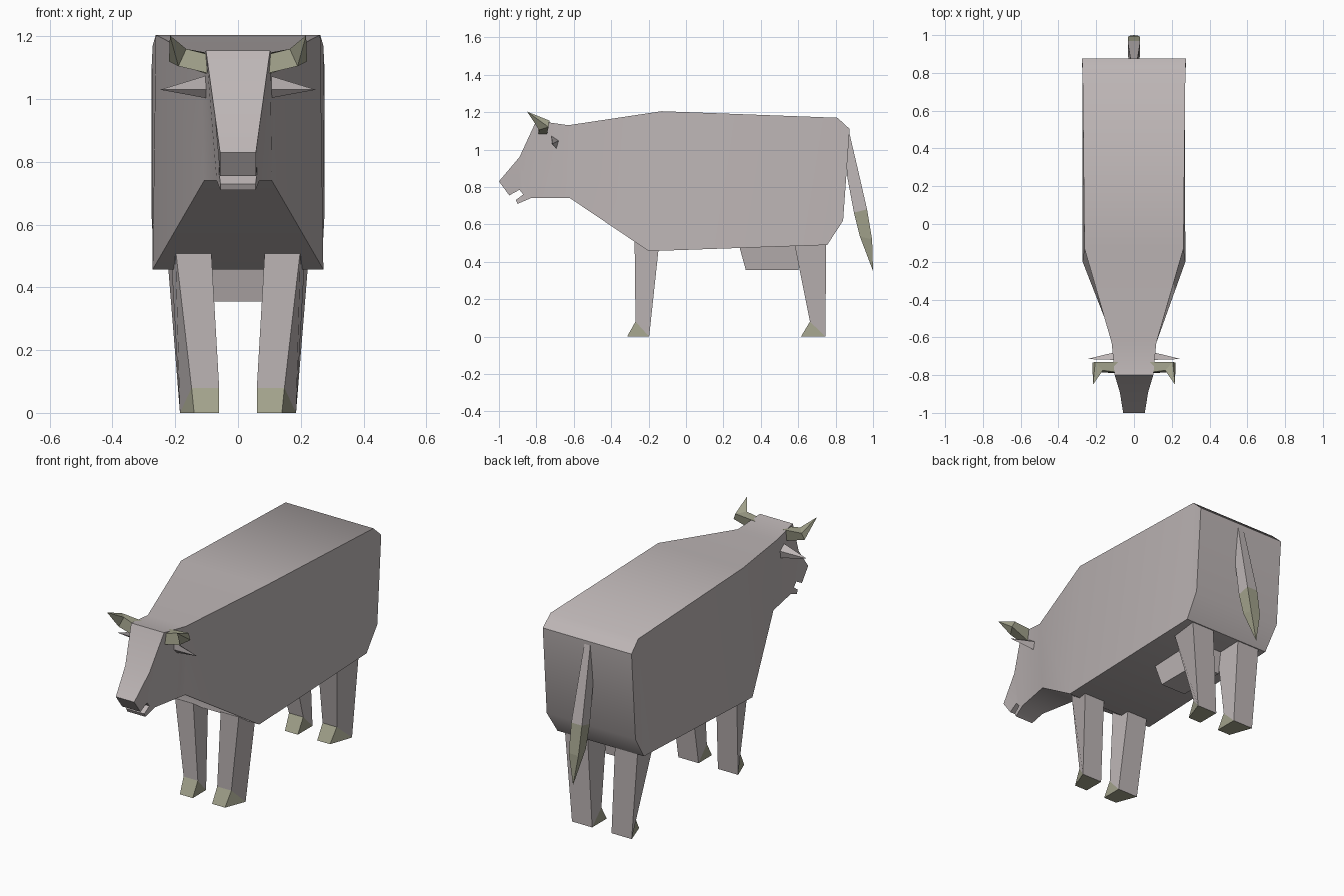
import bpy, bmesh, math

if "Cube" in bpy.data.objects:
    bpy.data.objects.remove(bpy.data.objects["Cube"])


def material(name, rgb):
    m = bpy.data.materials.new(name)
    m.diffuse_color = (*rgb, 1)
    m.use_nodes = True
    m.node_tree.nodes["Principled BSDF"].inputs["Base Color"].default_value = m.diffuse_color
    return m


HIDE = material("grey hide", (0.51, 0.465, 0.465))
HORN = material("olive horn", (0.36, 0.36, 0.26))


def build(name, verts, faces, mat=HIDE, low_z=None, mirror=False):
    """Mesh object; faces lying wholly below low_z get the horn colour."""
    bm = bmesh.new()
    vs = [bm.verts.new(v) for v in verts]
    for f in faces:
        bm.faces.new([vs[i] for i in f])
    bmesh.ops.remove_doubles(bm, verts=bm.verts, dist=0.0005)
    bmesh.ops.recalc_face_normals(bm, faces=bm.faces)
    if low_z is not None:
        for f in bm.faces:
            if all(v.co.z <= low_z for v in f.verts):
                f.material_index = 1
    me = bpy.data.meshes.new(name)
    bm.to_mesh(me)
    bm.free()
    me.materials.append(mat)
    if low_z is not None:
        me.materials.append(HORN)
    ob = bpy.data.objects.new(name, me)
    bpy.context.collection.objects.link(ob)
    if mirror:
        ob.modifiers.new("mirror", 'MIRROR').use_mirror_merge = False
    return ob


def loft(name, rings, **kw):
    """Skin four-point rings; coincident points merge into tips and wedges."""
    verts = [p for r in rings for p in r]
    faces = [(0, 1, 2, 3)]
    for k in range(len(rings) - 1):
        for i in range(4):
            j = (i + 1) % 4
            faces.append((4*k + i, 4*k + j, 4*k + 4 + j, 4*k + 4 + i))
    if rings[-1][0] != rings[-1][1] or rings[-1][1] != rings[-1][2]:
        n = len(verts)
        faces.append((n - 4, n - 3, n - 2, n - 1))
    return build(name, verts, faces, **kw)


# Body and head: side profile (y, z, half width), snout over the back to mouth
profile = [
    (-1.0, .83, .057), (-.89, .96, .075), (-.80, 1.155, .102),
    (-.63, 1.13, .118), (-.13, 1.205, .262), (.81, 1.17, .272),
    (.875, 1.11, .275), (.84, .62, .275), (.755, .49, .268),
    (-.20, .457, .272), (-.62, .74, .108), (-.83, .74, .068),
    (-.90, .71, .056), (-.91, .73, .056), (-.87, .76, .06),
    (-.89, .785, .06), (-.945, .755, .057)]
side = [(0, 1, 15, 16), (1, 14, 15), (1, 2, 11, 14), (11, 12, 13, 14),
        (2, 3, 10, 11), (3, 4, 9, 10), (4, 5, 8, 9), (5, 6, 7, 8)]
n = len(profile)
verts = [(s * w, y, z) for s in (1, -1) for y, z, w in profile]
faces = [(i, (i + 1) % n, n + (i + 1) % n, n + i) for i in range(n)]
faces += side + [tuple(i + n for i in reversed(f)) for f in side]
body = build("body_and_head", verts, faces)
bpy.context.view_layer.objects.active = body
body.select_set(True)
bpy.ops.object.shade_smooth_by_angle(angle=math.radians(46))
body.select_set(False)


# Legs: front edge ends at the fetlock, hoof is a wedge below it
def leg(name, top_front, top_back, shin, toe, heel, top_z, spread):
    def ring(yf, zf, yb, zb, inner, outer_f, outer_b):
        return [(inner, yf, zf), (outer_f, yf, zf),
                (outer_b, yb, zb), (inner, yb, zb)]
    loft(name, [
        ring(top_front, top_z, top_back, top_z, .086, .20 + spread, .215 + spread),
        ring(shin, .08, heel, 0, .06, .148, .185),
        ring(toe, 0, heel, 0, .06, .14, .185)], low_z=.085, mirror=True)


leg("front_legs", -.275, -.14, -.27, -.315, -.197, .53, 0)
leg("hind_legs", .575, .75, .663, .615, .745, .52, .012)

# Udder
loft("udder", [
    [(-.1, .28, .50), (.1, .28, .50), (.1, .61, .50), (-.1, .61, .50)],
    [(-.078, .32, .355), (.078, .32, .355), (.078, .60, .355), (-.078, .60, .355)]])

# Tail with tuft: (inner y, z, outer y, z, half width)
tail = [(.866, 1.09, .872, 1.095, .018), (.86, .866, .92, .89, .026),
        (.898, .663, .968, .68, .033), (.93, .535, .995, .52, .03),
        (1.0, .35, 1.0, .35, 0)]
loft("tail", [[(-w, a, b), (w, a, b), (w, c, d), (-w, c, d)]
              for a, b, c, d, w in tail], low_z=.69)

# Horns: outward, then forward and up to a point
loft("horns", [
    [(.085, -.73, 1.145), (.085, -.785, 1.14), (.085, -.79, 1.08), (.085, -.745, 1.075)],
    [(.205, -.73, 1.155), (.165, -.775, 1.16), (.19, -.785, 1.105), (.22, -.735, 1.12)],
    [(.217, -.85, 1.203)] * 4], mat=HORN, mirror=True)

# Ears
loft("ears", [
    [(.085, -.72, 1.08), (.085, -.675, 1.05), (.085, -.69, 1.0), (.085, -.72, 1.03)],
    [(.248, -.715, 1.03)] * 4], mirror=True)
